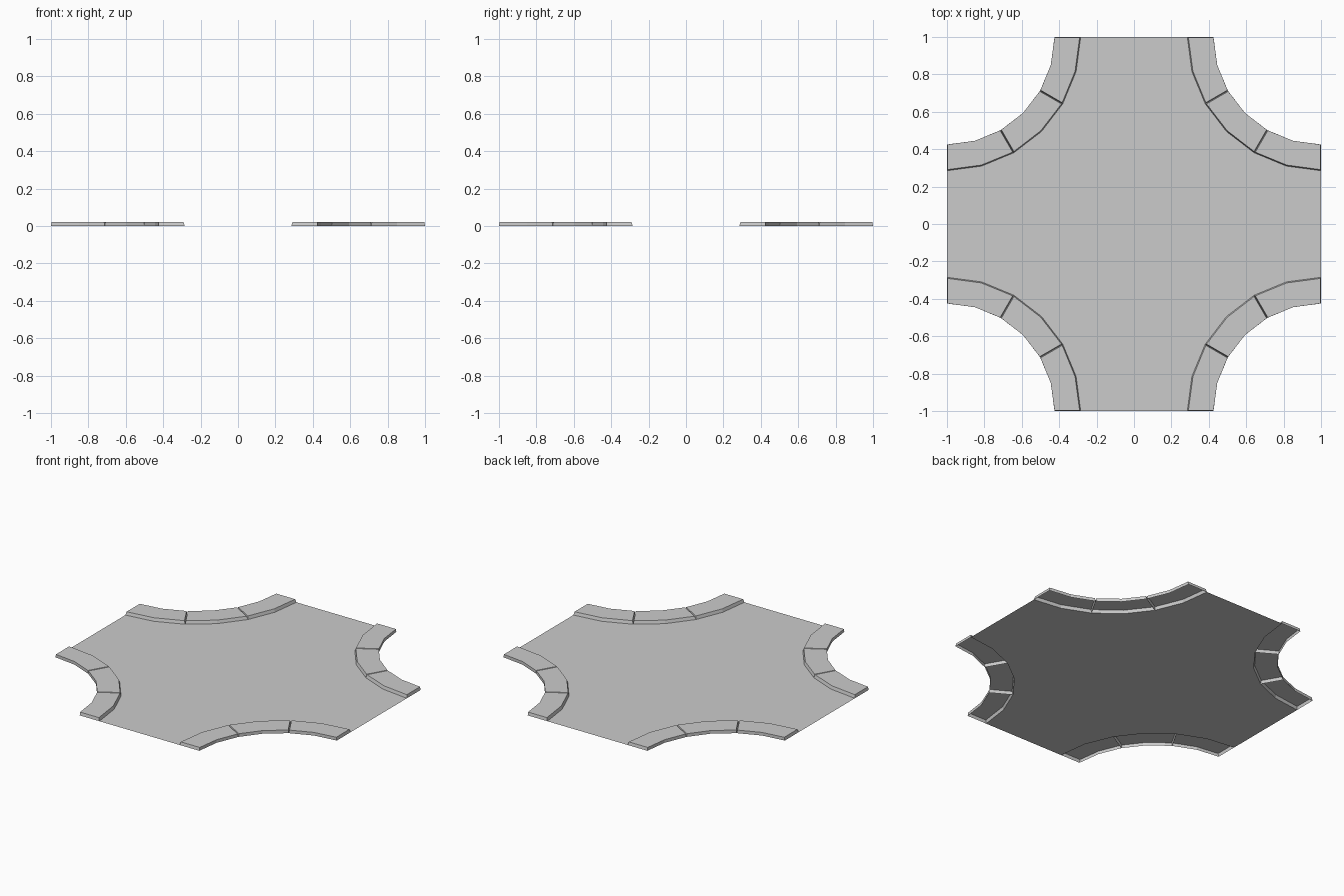
import bpy, bmesh
from math import sin, cos, radians
from mathutils import Matrix, Vector

if "Cube" in bpy.data.objects:
    bpy.data.objects.remove(bpy.data.objects["Cube"])

ROAD_R, TOP_R, OUTER_R = 0.715, 0.709, 0.575   # arc radii about each corner
HEIGHT, GROOVE = 0.02, 0.004                   # kerb height, end taper

grey = bpy.data.materials.new("concrete_grey")
grey.use_nodes = True
grey.diffuse_color = (0.6, 0.6, 0.6, 1)
grey.node_tree.nodes["Principled BSDF"].inputs["Base Color"].default_value = (0.6, 0.6, 0.6, 1)


def arc_point(radius, degrees, z=0.0, shift=0.0):
    """Point on the corner arc, slid along it by a small distance."""
    a = radians(degrees) + shift / radius
    return Vector((1 - radius * cos(a), 1 - radius * sin(a), z))


def add_object(name, bm):
    mesh = bpy.data.meshes.new(name)
    bm.to_mesh(mesh)
    bm.free()
    mesh.materials.append(grey)
    bpy.context.collection.objects.link(bpy.data.objects.new(name, mesh))


# Flat crossing surface with four concave corners
bm = bmesh.new()
outline = []
for quarter in range(4):
    turn = Matrix.Rotation(radians(90 * quarter), 4, "Z")
    for degrees in range(90, -1, -15):
        outline.append(bm.verts.new(turn @ arc_point(ROAD_R, degrees)))
bm.faces.new(outline)
add_object("road_surface", bm)


def kerb_stone(name, start, turn):
    """Curved kerb block, hollow below, with tapered ends and road side."""
    bm = bmesh.new()
    rings = []
    for step, shift in enumerate((GROOVE, 0, -GROOVE)):
        a = start + 15 * step
        section = [arc_point(ROAD_R, a), arc_point(TOP_R, a, HEIGHT, shift),
                   arc_point(OUTER_R, a, HEIGHT, shift), arc_point(OUTER_R, a)]
        rings.append([bm.verts.new(turn @ p) for p in section])
    underside = []
    for r0, r1 in zip(rings, rings[1:]):
        for i in range(4):
            j = (i + 1) % 4
            face = bm.faces.new((r0[i], r0[j], r1[j], r1[i]))
            if i == 3:
                underside.append(face)
    bm.faces.new(rings[0])
    bm.faces.new(rings[-1])
    bmesh.ops.recalc_face_normals(bm, faces=bm.faces)
    bmesh.ops.delete(bm, geom=underside, context="FACES_ONLY")
    add_object(name, bm)


# Three kerb stones around each corner
for quarter, corner in enumerate(("back_left", "back_right", "front_right", "front_left")):
    turn = Matrix.Rotation(radians(90 * quarter), 4, "Z")
    for n in range(3):
        kerb_stone(f"kerb_{corner}_{n + 1}", 30 * n, turn)
